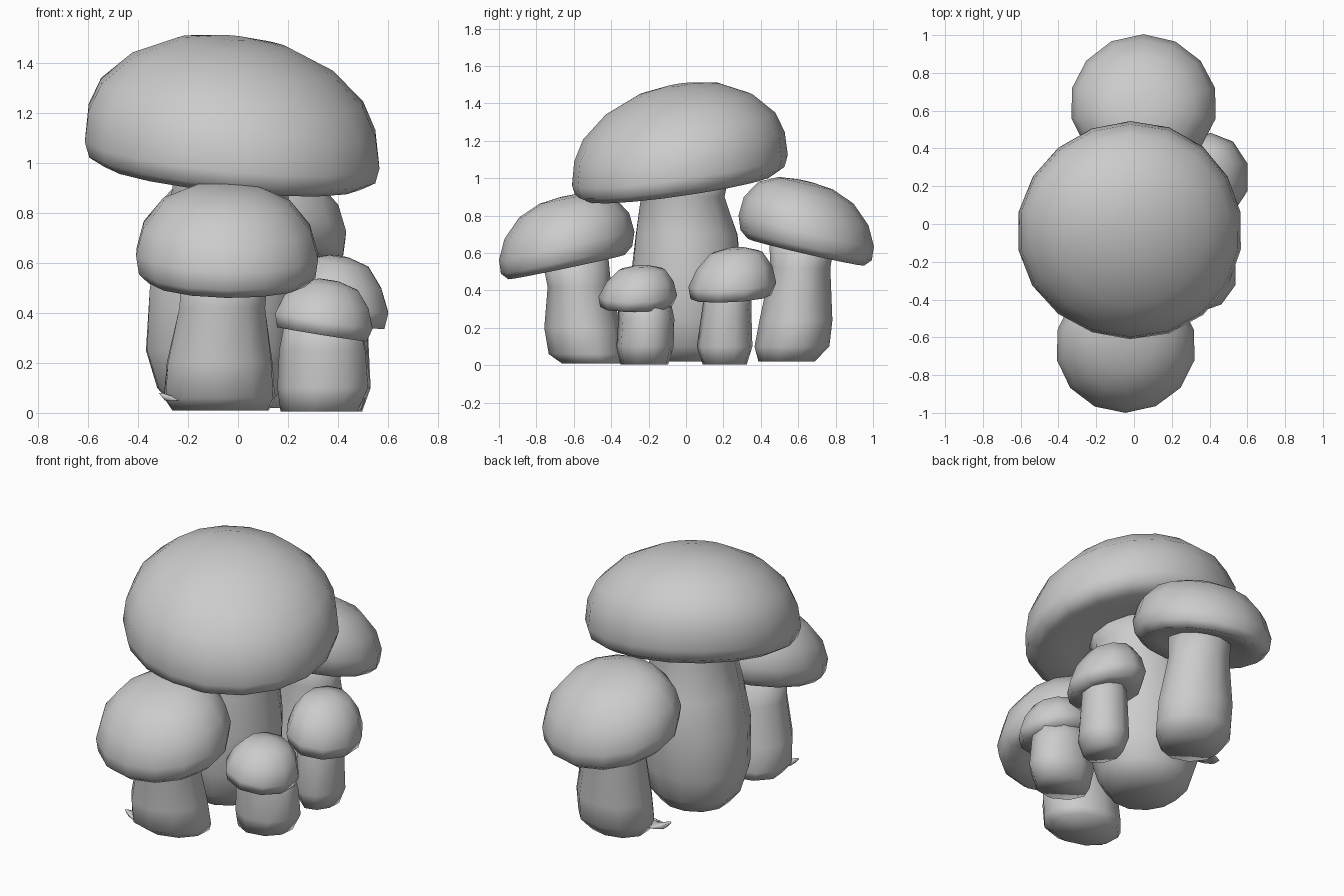
import bpy, bmesh
from math import cos, sin, pi


def loft(name, rings, seg, shear=(0, 0), wobble=0.0):
    """Skin elliptical rings (x, y, z, rx, ry); shear tilts the whole form."""
    bm = bmesh.new()
    ox, oy = rings[0][0], rings[0][1]
    loops = []
    for x, y, z, rx, ry in rings:
        loop = []
        for i in range(seg):
            a = 2 * pi * (i + 0.5) / seg
            k = 1 + wobble * sin(3 * a + z * 4)
            px, py = x + rx * k * cos(a), y + ry * k * sin(a)
            pz = z + shear[0] * (px - ox) + shear[1] * (py - oy)
            loop.append(bm.verts.new((px, py, max(pz, 0))))
        loops.append(loop)
    for a, b in zip(loops, loops[1:]):
        for i in range(seg):
            j = (i + 1) % seg
            bm.faces.new((a[i], a[j], b[j], b[i]))
    bm.faces.new(loops[0][::-1])
    bm.faces.new(loops[-1])
    bmesh.ops.recalc_face_normals(bm, faces=bm.faces)
    for f in bm.faces:
        f.smooth = True
    me = bpy.data.meshes.new(name)
    bm.to_mesh(me)
    bm.free()
    ob = bpy.data.objects.new(name, me)
    bpy.context.collection.objects.link(ob)
    return ob


# Cap cross-sections: radius and height fractions, underside to crown
LARGE = [(0.3, 0.07), (0.6, 0.03), (0.87, 0.0), (0.97, 0.06), (1.0, 0.17), (0.975, 0.4),
         (0.89, 0.6), (0.68, 0.81), (0.38, 0.955), (0.12, 1.0)]
MEDIUM = [(0.3, 0.12), (0.6, 0.05), (0.86, 0.0), (0.97, 0.1), (1.0, 0.3), (0.92, 0.58),
          (0.7, 0.84), (0.4, 0.97), (0.12, 1.0)]
SMALL = [(0.4, 0.05), (0.92, 0.0), (1.0, 0.25), (0.86, 0.6), (0.6, 0.9), (0.2, 1.0)]


def cap(name, c, r, h, profile, shear, seg, lean=(0, 0)):
    loft(name, [(c[0] + q * lean[0], c[1] + q * lean[1], c[2] + q * h, p * r[0], p * r[1])
                for p, q in profile], seg, shear, 0.008)


# Caps
cap("large_cap", (-0.02, -0.035, 0.95), (0.597, 0.577), 0.55, LARGE, (-0.09, 0.14), 18)
cap("front_cap", (-0.045, -0.64, 0.525), (0.372, 0.362), 0.38, MEDIUM, (-0.02, 0.21), 14)
cap("back_cap", (0.05, 0.64, 0.605), (0.39, 0.362), 0.38, MEDIUM, (-0.03, -0.23), 14)
cap("small_front_cap", (0.335, -0.265, 0.315), (0.205, 0.21), 0.22, SMALL, (-0.16, 0.02), 10,
    (0.03, 0.03))
cap("small_back_cap", (0.405, 0.24, 0.365), (0.205, 0.235), 0.26, SMALL, (-0.15, 0.05), 10,
    (0.0, 0.03))

# Stems, each bulging low and flaring up into its cap
loft("large_stem", [(-0.07, 0.0, 0.02, 0.19, 0.19), (-0.07, 0.0, 0.1, 0.26, 0.25),
                    (-0.07, 0.0, 0.25, 0.31, 0.29), (-0.06, 0.0, 0.5, 0.305, 0.3),
                    (-0.05, 0.0, 0.7, 0.27, 0.28), (-0.03, -0.02, 0.9, 0.235, 0.23),
                    (-0.02, -0.03, 1.0, 0.26, 0.26)], 12, wobble=0.02)
loft("front_stem", [(-0.07, -0.5, 0.01, 0.2, 0.16), (-0.075, -0.53, 0.06, 0.23, 0.2),
                    (-0.075, -0.55, 0.2, 0.22, 0.205), (-0.065, -0.57, 0.42, 0.18, 0.17),
                    (-0.05, -0.6, 0.6, 0.18, 0.18)], 10, wobble=0.02)
loft("back_stem", [(0.06, 0.54, 0.02, 0.17, 0.15), (0.06, 0.57, 0.1, 0.22, 0.2),
                   (0.06, 0.59, 0.24, 0.22, 0.195), (0.05, 0.61, 0.52, 0.18, 0.16),
                   (0.05, 0.62, 0.7, 0.18, 0.18)], 10, wobble=0.02)
loft("small_front_stem", [(0.33, -0.22, 0.005, 0.16, 0.13), (0.345, -0.215, 0.1, 0.19, 0.155),
                          (0.34, -0.21, 0.25, 0.18, 0.15),
                          (0.335, -0.23, 0.38, 0.15, 0.14)], 9, wobble=0.03)
loft("small_back_stem", [(0.4, 0.21, 0.005, 0.10, 0.12), (0.4, 0.21, 0.1, 0.135, 0.15),
                         (0.4, 0.22, 0.32, 0.125, 0.13),
                         (0.41, 0.23, 0.44, 0.12, 0.12)], 9, wobble=0.03)

# Small pointed roots curling out at the stem bases
for name, x, y in (("front_root", -0.22, -0.6), ("back_root", -0.12, 0.47)):
    loft(name, [(x + 0.06, y, 0.05, 0.07, 0.07), (x - 0.03, y, 0.05, 0.05, 0.05),
                (x - 0.09, y - 0.02, 0.08, 0.008, 0.008)], 6)
